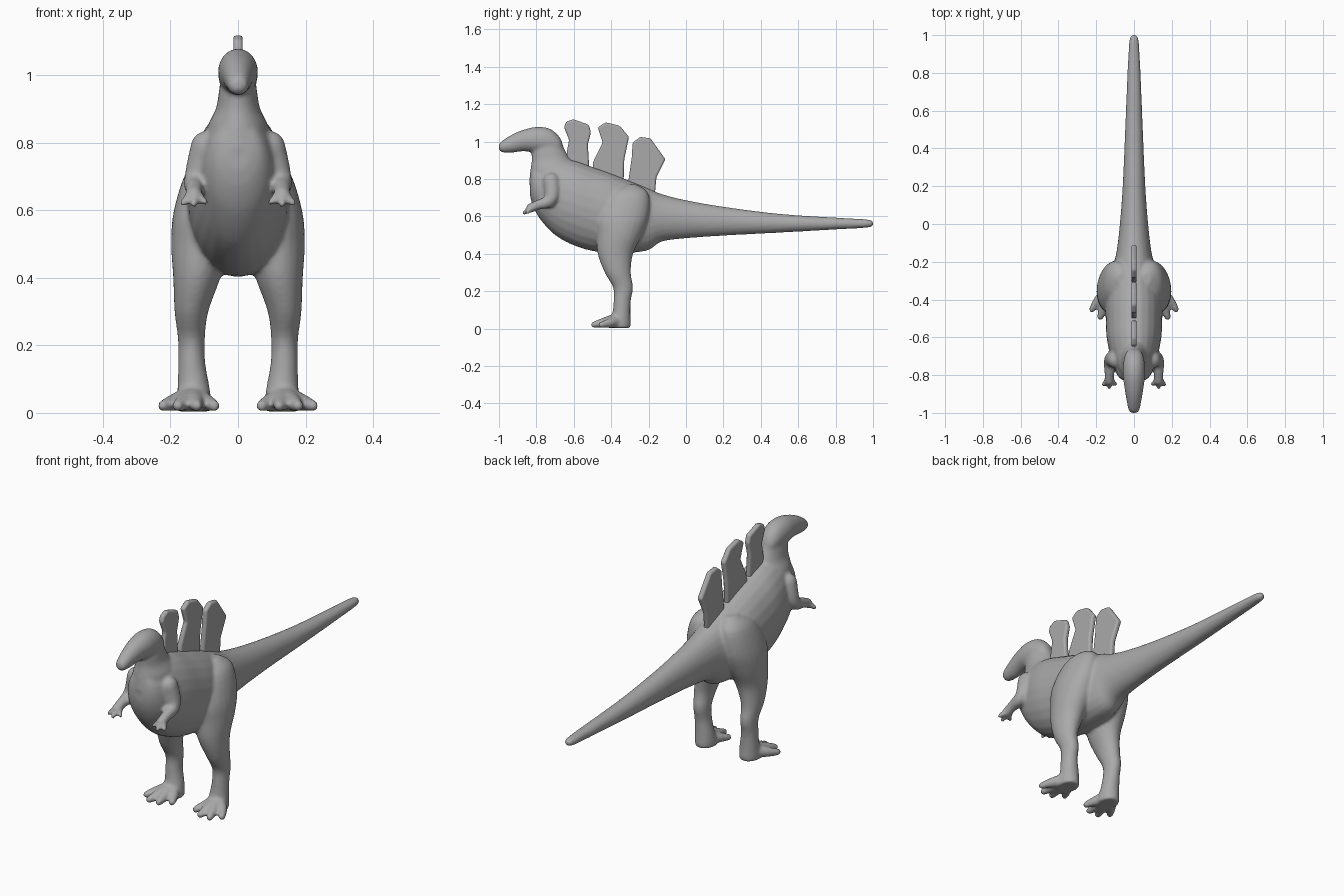
import bpy, bmesh, math
from mathutils import Vector

cube = bpy.data.objects.get("Cube")
if cube:
    bpy.data.objects.remove(cube, do_unlink=True)

grey = bpy.data.materials.new("plain grey")
grey.use_nodes = True
grey.diffuse_color = (0.4, 0.4, 0.4, 1)
bsdf = next(n for n in grey.node_tree.nodes if n.type == 'BSDF_PRINCIPLED')
bsdf.inputs["Base Color"].default_value = (0.4, 0.4, 0.4, 1)

SIDES = 24


def smooth_rows(rows, steps=4):
    """Catmull-Rom interpolation through rows of numbers."""
    pts = [rows[0]] + list(rows) + [rows[-1]]
    out = []
    for a, b, c, d in zip(pts, pts[1:], pts[2:], pts[3:]):
        for k in range(steps):
            t = k / steps
            out.append([0.5 * (2 * q + (r - p) * t + (2 * p - 5 * q + 4 * r - s) * t * t
                               + (3 * q - p - 3 * r + s) * t ** 3)
                        for p, q, r, s in zip(a, b, c, d)])
    out.append(list(rows[-1]))
    return out


def skin_rings(bm, rings):
    """Bridge rings of points into a closed tube."""
    loops = [[bm.verts.new(p) for p in ring] for ring in rings]
    for a, b in zip(loops, loops[1:]):
        for i in range(len(a)):
            j = (i + 1) % len(a)
            bm.faces.new((a[i], a[j], b[j], b[i]))
    bm.faces.new(loops[0][::-1])
    bm.faces.new(loops[-1])


def loft(bm, rows, axis, side=1):
    """Ellipse rings; row = position, low edge, high edge, half width, centre x."""
    rings = []
    for t, lo, hi, half, cx in smooth_rows(rows):
        ring = []
        for i in range(SIDES):
            a = math.tau * i / SIDES
            x = side * (cx + half * math.cos(a))
            v = (lo + hi) / 2 + (hi - lo) / 2 * math.sin(a)
            ring.append((x, t, v) if axis == 'y' else (x, v, t))
        rings.append(ring)
    skin_rings(bm, rings)


def limb(bm, rows, side):
    """Round tube with ball ends; row = x, y, z, radius."""
    rows = smooth_rows(rows)
    pts = [Vector((side * r[0], r[1], r[2])) for r in rows]
    rings = []
    for i, p in enumerate(pts):
        d = (pts[min(i + 1, len(pts) - 1)] - pts[max(i - 1, 0)]).normalized()
        u = d.cross(Vector((1, 0, 0))).normalized()
        w = d.cross(u)
        rings.append([p + rows[i][3] * (u * math.cos(math.tau * k / SIDES)
                                        + w * math.sin(math.tau * k / SIDES))
                      for k in range(SIDES)])
    skin_rings(bm, rings)
    for p, r in ((pts[0], rows[0][3]), (pts[-1], rows[-1][3])):
        ball = bmesh.ops.create_uvsphere(bm, u_segments=16, v_segments=10, radius=r)
        bmesh.ops.translate(bm, verts=ball["verts"], vec=p)


def finish(bm, name):
    bmesh.ops.recalc_face_normals(bm, faces=bm.faces)
    mesh = bpy.data.meshes.new(name)
    bm.to_mesh(mesh)
    bm.free()
    mesh.materials.append(grey)
    obj = bpy.data.objects.new(name, mesh)
    bpy.context.collection.objects.link(obj)
    return obj


body = bmesh.new()

# Torso running into the tail
torso = [(-.835, .72, .80, .03), (-.82, .66, .86, .07), (-.78, .585, .88, .10),
         (-.70, .50, .91, .125), (-.60, .445, .90, .145), (-.50, .415, .865, .15),
         (-.40, .403, .83, .15), (-.30, .405, .79, .135), (-.20, .42, .75, .105),
         (-.13, .465, .72, .09), (0, .483, .687, .075), (.2, .497, .652, .06),
         (.5, .513, .614, .047), (.8, .53, .594, .035), (.97, .54, .584, .025),
         (1.0, .552, .572, .012)]
loft(body, [r + (0,) for r in torso], 'y')

# Head with down-turned snout
head = [(-1.0, .957, .985, .014), (-.985, .943, 1.003, .029), (-.93, .941, 1.038, .04),
        (-.87, .948, 1.063, .05), (-.80, .94, 1.079, .059), (-.73, .93, 1.07, .056),
        (-.68, .93, 1.03, .042), (-.66, .95, .99, .02)]
loft(body, [r + (0,) for r in head], 'y')

# Neck
neck = [(.78, -.84, -.50, .105), (.85, -.832, -.57, .09), (.90, -.825, -.615, .066),
        (.95, -.825, -.645, .057), (1.0, -.81, -.665, .05)]
loft(body, [r + (0,) for r in neck], 'z')

leg = [(.77, -.32, -.26, .03, .06), (.72, -.42, -.20, .065, .085),
       (.60, -.48, -.20, .085, .105), (.50, -.48, -.235, .088, .11),
       (.40, -.472, -.283, .07, .122), (.30, -.435, -.295, .05, .138),
       (.22, -.39, -.283, .04, .138), (.15, -.387, -.295, .04, .137),
       (.08, -.395, -.297, .047, .132), (.03, -.42, -.295, .052, .13),
       (.004, -.42, -.297, .05, .13)]
toe_tips = [(.222, -.452), (.178, -.492), (.122, -.492), (.07, -.455)]
arm = [(.095, -.72, .79, .045), (.112, -.715, .72, .043), (.127, -.735, .68, .034),
       (.13, -.79, .662, .026), (.131, -.83, .645, .025)]
finger_tips = [(.098, -.848, .625), (.13, -.866, .618), (.162, -.85, .622)]

for side in (1, -1):
    # Leg and splayed toes
    loft(body, leg, 'z', side)
    for x, y in toe_tips:
        limb(body, [(.135, -.365, .045, .04), (.135 * .4 + x * .6, y + .05, .032, .026),
                    (x, y, .021, .017)], side)
    # Arm and fingers
    limb(body, arm, side)
    for tip in finger_tips:
        limb(body, [(.131, -.82, .65, .02), tip + (.011,)], side)

body = finish(body, "body")
merge = body.modifiers.new("merge", 'REMESH')
merge.mode = 'VOXEL'
merge.voxel_size = 0.008
merge.use_smooth_shade = True
relax = body.modifiers.new("relax", 'SMOOTH')
relax.factor = 0.5
relax.iterations = 6

# Upright back plates, outlined in the side plane
plates = {
    "front_back_plate": [(-.64, .86), (-.637, .945), (-.625, 1.01), (-.652, 1.075),
                         (-.642, 1.105), (-.604, 1.12), (-.52, 1.09), (-.508, 1.05),
                         (-.525, .985), (-.515, .82)],
    "middle_back_plate": [(-.50, .82), (-.497, .89), (-.445, .995), (-.472, 1.075),
                          (-.43, 1.103), (-.355, 1.085), (-.305, 1.025),
                          (-.33, .905), (-.335, .74)],
    "rear_back_plate": [(-.315, .74), (-.29, .915), (-.285, .995), (-.245, 1.025),
                        (-.19, 1.017), (-.11, .905), (-.158, .81), (-.17, .68)],
}
for name, outline in plates.items():
    bm = bmesh.new()
    face = bm.faces.new([bm.verts.new((-.014, y, z)) for y, z in outline])
    grown = bmesh.ops.extrude_face_region(bm, geom=[face])["geom"]
    bmesh.ops.translate(bm, vec=(.028, 0, 0),
                        verts=[v for v in grown if isinstance(v, bmesh.types.BMVert)])
    plate = finish(bm, name)
    soft = plate.modifiers.new("soft edges", 'BEVEL')
    soft.width = 0.01
    soft.segments = 3
    soft.limit_method = 'ANGLE'
    bpy.ops.object.select_all(action='DESELECT')
    plate.select_set(True)
    bpy.context.view_layer.objects.active = plate
    bpy.ops.object.shade_smooth_by_angle(angle=math.radians(40))
